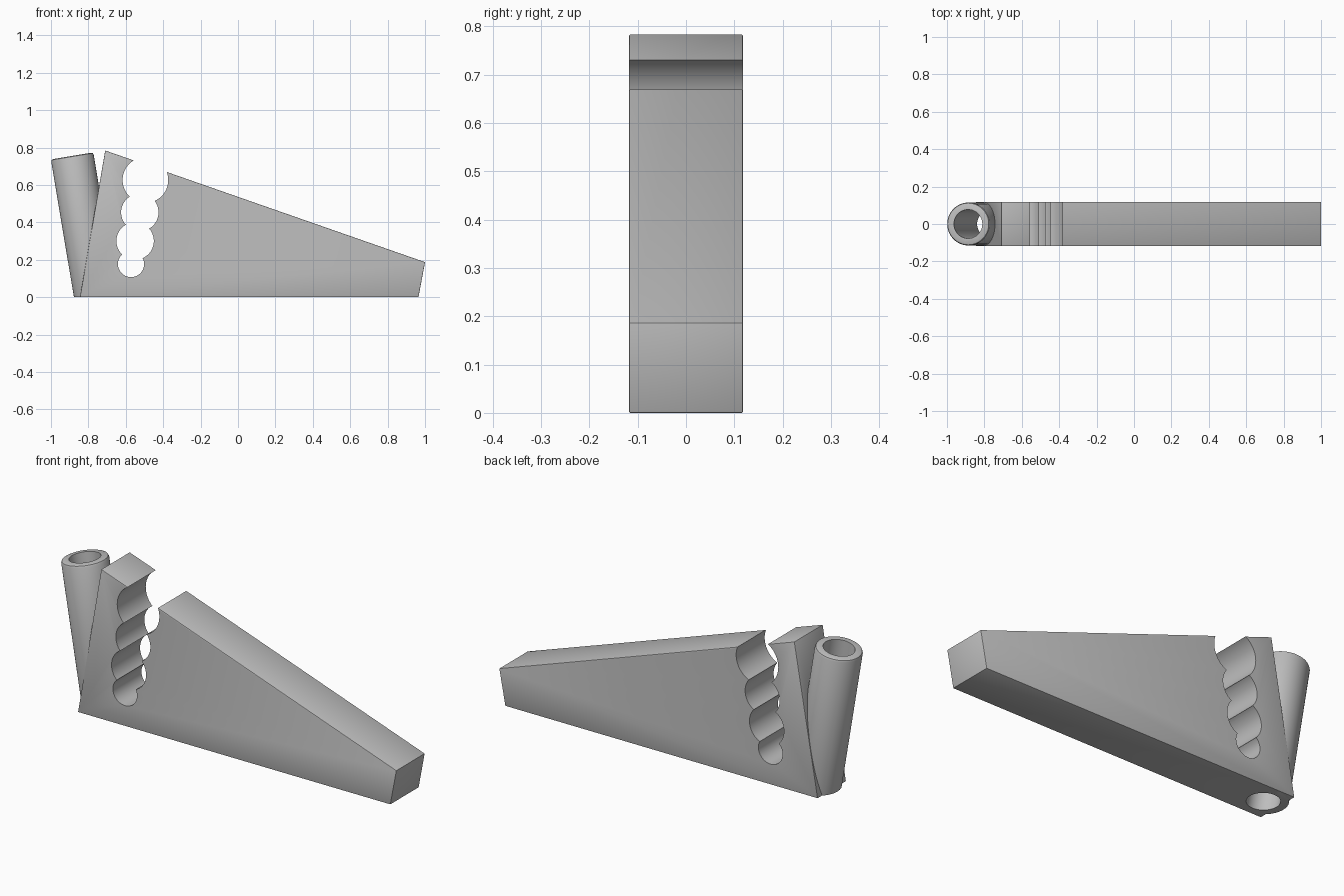
import bpy, bmesh, math
from mathutils import Matrix, Vector

cube = bpy.data.objects.get("Cube")
if cube:
    bpy.data.objects.remove(cube, do_unlink=True)

HALF = 0.118                      # half thickness of the block
TILT = math.radians(9.5)          # lean of the tube
TUBE_TOP = Vector((-0.887, 0, 0.755))

grey = bpy.data.materials.new("plain_grey")
grey.use_nodes = True
colour = (0.52, 0.52, 0.52, 1)
grey.diffuse_color = colour
grey.node_tree.nodes["Principled BSDF"].inputs["Base Color"].default_value = colour


def make_object(name, bm):
    bmesh.ops.recalc_face_normals(bm, faces=bm.faces)
    mesh = bpy.data.meshes.new(name)
    bm.to_mesh(mesh)
    bm.free()
    mesh.materials.append(grey)
    obj = bpy.data.objects.new(name, mesh)
    bpy.context.collection.objects.link(obj)
    return obj


def cylinder(bm, radius, depth, matrix, sides=64):
    return bmesh.ops.create_cone(bm, cap_ends=True, segments=sides, radius1=radius,
                                 radius2=radius, depth=depth, matrix=matrix)


def activate(obj):
    bpy.ops.object.select_all(action='DESELECT')
    obj.select_set(True)
    bpy.context.view_layer.objects.active = obj


def combine(target, tool, operation):
    mod = target.modifiers.new(operation.lower(), 'BOOLEAN')
    mod.operation = operation
    mod.solver = 'EXACT'
    mod.object = tool
    activate(target)
    bpy.ops.object.modifier_apply(modifier=mod.name)
    bpy.data.objects.remove(tool, do_unlink=True)


# Wedge block: extruded side profile with slightly softened edges
bm = bmesh.new()
profile = [(-0.845, 0), (0.965, 0), (1, 0.187), (-0.71, 0.784)]
face = bm.faces.new([bm.verts.new((x, -HALF, z)) for x, z in profile])
extruded = bmesh.ops.extrude_face_region(bm, geom=[face])["geom"]
bmesh.ops.translate(bm, vec=(0, 2 * HALF, 0),
                    verts=[v for v in extruded if isinstance(v, bmesh.types.BMVert)])
bmesh.ops.recalc_face_normals(bm, faces=bm.faces)
bmesh.ops.bevel(bm, geom=bm.edges[:], offset=0.003, segments=2, profile=0.5,
                affect='EDGES')
holder = make_object("wedge_holder", bm)

# Leaning tube: chamfered rim, trimmed flat at the ground
lean = Matrix.Translation(TUBE_TOP) @ Matrix.Rotation(-TILT, 4, 'Y')
bm = bmesh.new()
cylinder(bm, 0.115, 1, Matrix.Translation((0, 0, -0.5)))
rim = [e for e in bm.edges if all(v.co.z > -0.01 for v in e.verts)]
bmesh.ops.bevel(bm, geom=rim, offset=0.013, segments=2, profile=0.5, affect='EDGES')
bm.transform(lean)
cut = bmesh.ops.bisect_plane(bm, geom=bm.verts[:] + bm.edges[:] + bm.faces[:],
                             plane_co=(0, 0, 0), plane_no=(0, 0, -1), clear_outer=True)
bmesh.ops.holes_fill(bm, edges=[e for e in bm.edges if e.is_boundary])
combine(holder, make_object("tube", bm), 'UNION')

# Bore running right through the tube and the block
bm = bmesh.new()
cylinder(bm, 0.077, 1.4, lean @ Matrix.Translation((0, 0, -0.5)))
combine(holder, make_object("bore_cutter", bm), 'DIFFERENCE')

# Scalloped slot: four overlapping round cuts (x, z, radius)
sideways = Matrix.Rotation(math.pi / 2, 4, 'X')
for x, z, r in [(-0.572, 0.177, 0.07), (-0.55, 0.3, 0.1),
                (-0.525, 0.453, 0.1), (-0.495, 0.626, 0.122)]:
    bm = bmesh.new()
    cylinder(bm, r, 0.6, Matrix.Translation((x, 0, z)) @ sideways)
    combine(holder, make_object("slot_cutter", bm), 'DIFFERENCE')

holder.data.materials.clear()
holder.data.materials.append(grey)
for poly in holder.data.polygons:
    poly.material_index = 0
activate(holder)
bpy.ops.object.shade_smooth_by_angle(angle=math.radians(30))
